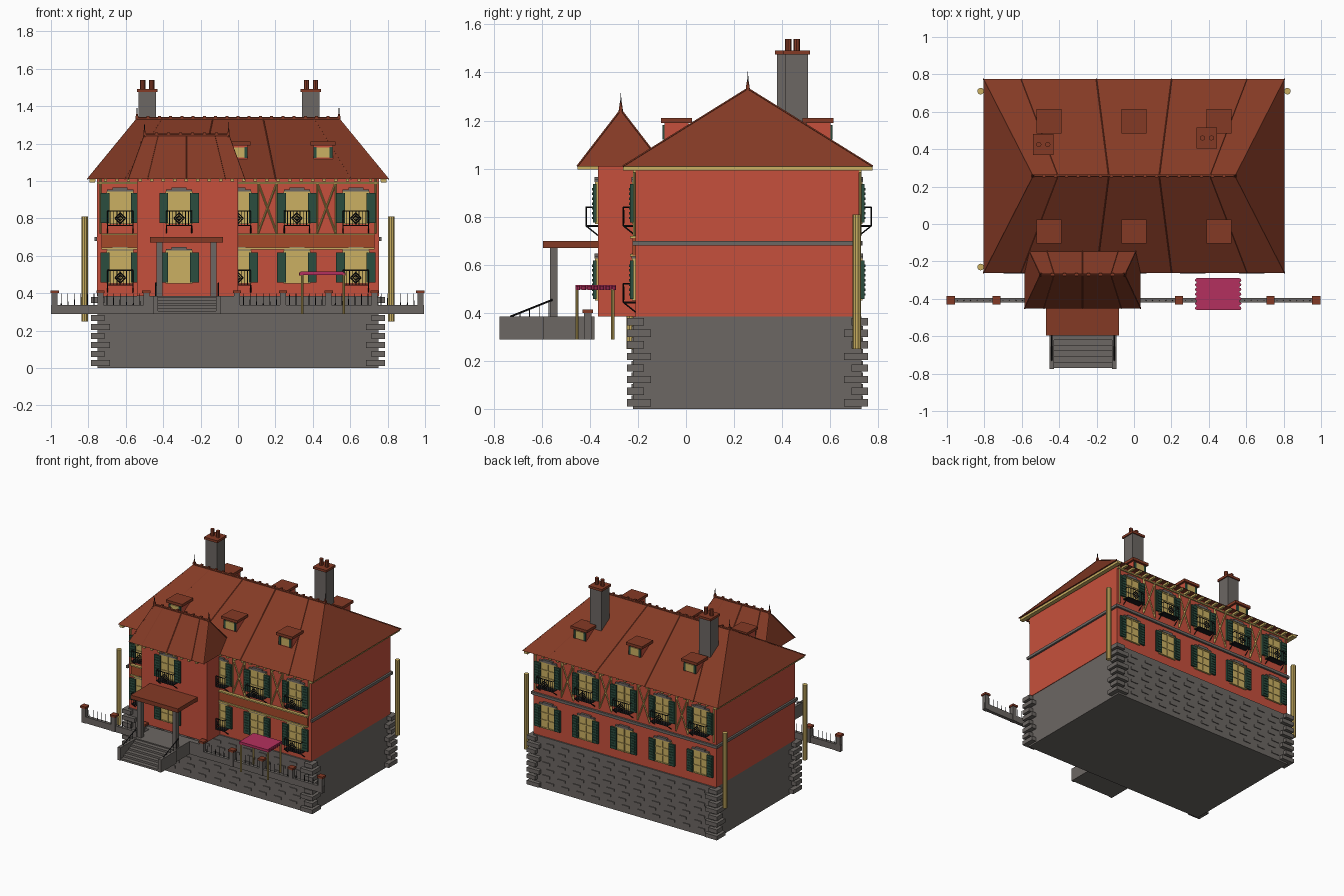
import bpy
import bmesh
from math import pi
from mathutils import Vector, Matrix

cube = bpy.data.objects.get("Cube")
if cube:
    bpy.data.objects.remove(cube)

# Flat colours, written as hex and stored as linear values
HEX = {"red_wall": "C6503C", "roof_brown": "843A25", "band_brown": "A54A2A",
       "stone_grey": "6C6763", "cream_yellow": "CBB062", "shutter_green": "2B4D3E",
       "iron_black": "1B1B1D", "awning_pink": "B4305E"}
mats = {}
for name, code in HEX.items():
    srgb = [int(code[i:i + 2], 16) / 255 for i in (0, 2, 4)]
    colour = [((c + .055) / 1.055) ** 2.4 for c in srgb] + [1]
    mat = bpy.data.materials.new(name)
    mat.use_nodes = True
    mat.diffuse_color = colour
    mat.node_tree.nodes["Principled BSDF"].inputs["Base Color"].default_value = colour
    mats[name] = mat

WALL, ROOF, BAND, STONE, CREAM, GREEN, IRON, PINK = HEX
parts = {}


def part(name, mat):
    return parts.setdefault(name, (bmesh.new(), mat))[0]


def box(bm, xs, ys, zs):
    """Axis-aligned block given by its x, y and z ranges."""
    mid = Vector([sum(r) / 2 for r in (xs, ys, zs)])
    size = [abs(r[1] - r[0]) for r in (xs, ys, zs)]
    bmesh.ops.create_cube(bm, size=1, matrix=Matrix.Translation(mid) @ Matrix.Diagonal(size + [1]))


def around(c, half):
    return (c - half, c + half)


def rod(bm, a, b, r, sides=4, tip=None):
    a, b = Vector(a), Vector(b)
    turn = (b - a).to_track_quat("Z", "Y").to_matrix().to_4x4()
    bmesh.ops.create_cone(bm, cap_ends=True, segments=sides, radius1=r, radius2=r if tip is None else tip,
                          depth=(b - a).length, matrix=Matrix.Translation((a + b) / 2) @ turn)


def path(bm, points, r):
    for a, b in zip(points, points[1:]):
        rod(bm, a, b, r)


# Main levels and faces
BASE, EAVE, FOOT = .385, 1.01, .29
HALF, FRONT, BACK = .754, -.21, .72
TX0, TX1, TFRONT = -.54, 0, -.365
SPACING, STOREY = .315, .318

# Stone base and plastered walls
box(part("stone_base", STONE), (-.75, .75), (FRONT - .01, BACK + .01), (0, BASE))
box(part("main_walls", WALL), (-HALF, HALF), (FRONT, BACK), (BASE, EAVE))
box(part("front_bay_walls", WALL), (TX0, TX1), (TFRONT, FRONT + .1), (BASE, EAVE))

# Corner quoins
COURSE = BASE / 8
for i in range(8):
    reach = .07 if i % 2 else .1
    zs = (i * COURSE + .012, (i + 1) * COURSE - .006)
    for sx in (-1, 1):
        for y, s in ((FRONT - .035, 1), (BACK + .037, -1)):
            box(part("quoins", STONE), (sx * .785, sx * (.785 - reach)), (y, y + s * reach), zs)

# Raised stones in the front and back of the base
for row in range(7):
    for col in range(11):
        x = -.64 + col * .125 + (.03 if row % 2 else 0)
        for y in (FRONT - .01, BACK + .01):
            box(part("raised_stones", STONE), around(x, .03), around(y, .006), around((row + 1) * COURSE, .009))

# String course: grey on sides and back, brown with cream edges on the front
band = part("string_course", STONE)
for s in (-1, 1):
    box(band, (s * HALF, s * (HALF + .014)), (FRONT - .012, BACK + .012), (.68, .7))
box(band, (-HALF, HALF), (BACK, BACK + .014), (.68, .7))
for xs in ((-.73, TX0), (TX1, .73)):
    box(part("front_band", BAND), xs, (FRONT - .012, FRONT), (.64, .712))
    for z in (.64, .715):
        box(part("front_band_trim", CREAM), xs, (FRONT - .022, FRONT), around(z, .005))


# Hipped roofs with seams, ridge tiles and finials
def hip_roof(name, xs, ys, ridge_xs, ridge_y, top, seams):
    bm = part(name, ROOF)
    low = [bm.verts.new((x, y, EAVE)) for x, y in
           ((xs[0], ys[0]), (xs[1], ys[0]), (xs[1], ys[1]), (xs[0], ys[1]))]
    l, r = [bm.verts.new((x, ridge_y, top)) for x in ridge_xs]
    a, b, c, d = low
    for f in ((a, b, r, l), (b, c, r), (c, d, l, r), (d, a, l), (d, c, b, a)):
        bm.faces.new(f)
    trim = part(name + "_seams", ROOF)
    for i in range(seams):
        t = (i + .5) / seams
        xe, xr = [p[0] + (p[1] - p[0]) * t for p in (xs, ridge_xs)]
        for y in ys:
            rod(trim, (xe, y, EAVE), (xr, ridge_y, top), .003)
    for v, e in ((l, a), (l, d), (r, b), (r, c)):
        rod(trim, v.co, e.co, .004)
    rod(trim, l.co, r.co, .008, 6)
    n = int((ridge_xs[1] - ridge_xs[0]) / .06)
    for i in range(n + 1):
        x = ridge_xs[0] + (ridge_xs[1] - ridge_xs[0]) * i / n
        box(trim, around(x, .008), around(ridge_y, .008), (top, top + .014))
    for x in ridge_xs:
        rod(part("finials", ROOF), (x, ridge_y, top - .01), (x, ridge_y, top + .03), .01, 6, .004)
        rod(part("finial_spikes", IRON), (x, ridge_y, top), (x, ridge_y, top + .07), .004, 6, .001)


hip_roof("main_roof", (-.805, .805), (-.262, .776), (-.54, .54), .257, 1.333, 4)
hip_roof("front_bay_roof", (-.585, .035), (-.452, -.09), (-.5, -.05), -.271, 1.245, 3)

# Gutters on the gable sides, rafter ends along front and back
gutter = part("gutters", CREAM)
for s in (-1, 1):
    box(gutter, (s * .765, s * .795), (-.262, .775), (.993, EAVE))
for i in range(26):
    x = -.77 + i * .0616
    box(gutter, around(x, .009), (BACK, .77), (.996, EAVE))
    if TX0 < x < TX1:
        box(gutter, around(x, .009), (-.452, TFRONT), (.996, EAVE))
    else:
        box(gutter, around(x, .009), (-.258, FRONT), (.996, EAVE))

# Downpipes
for x, y in ((.82, .71), (-.82, .71), (-.82, -.23)):
    rod(part("downpipes", CREAM), (x, y, .25), (x, y, .81), .018, 10)


# Window with shutters and lintel; s is the outward direction along y
def window(x, wall, s, z):
    def out(d0, d1):
        return (wall + s * d0, wall + s * d1)
    box(part("window_panes", CREAM), around(x, .072), out(0, .008), (z, z + .175))
    for dx in (-.068, 0, .068):
        box(part("window_bars", CREAM), around(x + dx, .004), out(0, .014), (z, z + .175))
    for dz in (.004, .06, .115, .171):
        box(part("window_bars", CREAM), around(x, .072), out(0, .013), around(z + dz, .004))
    box(part("lintels", STONE), around(x, .07), out(0, .016), (z + .175, z + .185))
    box(part("lintels", STONE), around(x, .04), out(0, .016), (z + .185, z + .195))
    for side in (-1, 1):
        c = x + side * .082
        box(part("shutters", GREEN), around(c, .024), out(.008, .022), (z + .006, z + .166))
        for i in range(7):
            box(part("shutter_slats", GREEN), around(c, .017), out(.02, .026), around(z + .025 + i * .02, .005))


# Iron balcony with pickets, medallion and brackets
def balcony(x, wall, s, z):
    bm = part("balconies", IRON)
    y, low, high, w = wall + s * .05, z - .008, z + .07, .068
    for level in (low, high):
        path(bm, [(x - w, wall, level), (x - w, y, level), (x + w, y, level), (x + w, wall, level)], .0035)
    for i in range(9):
        px = x - w + i * w / 4
        if i != 4:
            rod(bm, (px, y, low), (px, y, high), .002)
    mid = (low + high) / 2
    for r in (.014, .028):
        path(bm, [(x, y, mid + r), (x + r, y, mid), (x, y, mid - r), (x - r, y, mid), (x, y, mid + r)], .0035)
    rod(bm, (x, y, low), (x, y, high), .003)
    for side in (-w, w):
        rod(bm, (x + side, y, low), (x + side, wall, low - .04), .003)
    box(bm, around(x, w), (wall, y), around(low, .002))


UPPER, LOWER = .77, .77 - STOREY
for i in range(-2, 3):
    x = i * SPACING
    wall = TFRONT if i == -1 else FRONT
    for z in (UPPER, LOWER):
        window(x, wall, -1, z)
        window(x, BACK, 1, z)
    balcony(x, wall, -1, UPPER)
    balcony(x, BACK, 1, UPPER)
    if i in (-2, 0, 2):
        balcony(x, wall, -1, LOWER)

# Cream timber framing of the upper storey
timber = part("timber_framing", CREAM)
for y, first in ((FRONT - .004, 0), (BACK + .004, -2)):
    for i in range(first, 2):
        mid = (i + .5) * SPACING
        for s in (-1, 1):
            rod(timber, (mid - s * .05, y, .72), (mid + s * .05, y, EAVE - .02), .005)
            rod(timber, (mid + s * .05, y, .72), (mid + s * .05, y, EAVE - .02), .004)
    for x in (-.735, .735):
        rod(timber, (x, y, .72), (x, y, EAVE), .006)
    box(timber, (-HALF, HALF), around(y, .006), (.985, .995))

# Roof dormers
for x in (-.455, 0, .455):
    for y, s in ((-.09, -1), (.6, 1)):
        box(part("dormer_walls", WALL), around(x, .052), (y, y - s * .1), (1.08, 1.19))
        box(part("dormer_caps", ROOF), around(x, .067), (y + s * .014, y - s * .115), (1.19, 1.21))
        box(part("dormer_panes", CREAM), around(x, .034), (y, y + s * .006), (1.125, 1.18))
        for side in (-1, 1):
            box(part("dormer_shutters", GREEN), around(x + side * .042, .008), (y, y + s * .008), (1.122, 1.182))

# Chimneys with caps and pots
for x, y in ((-.485, .425), (.39, .46)):
    box(part("chimneys", STONE), around(x, .047), around(y, .047), (1.1, 1.475))
    box(part("chimney_caps", ROOF), around(x, .055), around(y, .055), (1.475, 1.492))
    for dx in (-.024, .024):
        rod(part("chimney_pots", ROOF), (x + dx, y, 1.49), (x + dx, y, 1.54), .014, 8)

# Landing, steps and handrails
SX0, SX1, STEP_Y = -.44, -.105, -.59
steps = part("entrance_steps", STONE)
box(steps, (SX0, SX1), (STEP_Y, TFRONT - .015), (FOOT, BASE))
box(steps, (-.48, -.02), (-.42, -.38), (FOOT, BASE))
for i in range(6):
    box(steps, (SX0, SX1), (STEP_Y - .03 * (6 - i), STEP_Y), (FOOT, FOOT + (i + 1) * .0145))
for x in (SX0, SX1):
    box(steps, around(x, .012), (-.775, STEP_Y), (FOOT, BASE))
    rail = part("stair_rails", IRON)
    rod(rail, (x, -.73, BASE), (x, -.555, .455), .004)
    for i in range(1, 5):
        rod(rail, (x, -.73 + i * .04, BASE), (x, -.73 + i * .04, BASE + i * .016), .002)

# Porch canopy on two columns
box(part("porch_canopy", ROOF), (-.47, -.08), (-.595, TFRONT), (.67, .7))
for x in (-.42, -.13):
    box(part("porch_columns", STONE), around(x, .016), around(-.55, .016), (BASE, .67))

# Garden wall with posts and iron pickets
GATE_Y, PITCH = -.408, .245
for start, count in ((-.98, 2), (-.005, 4)):
    end = start + PITCH * count
    box(part("garden_wall", STONE), (start - .02, end + .02), around(GATE_Y, .012), (FOOT, .337))
    for i in range(count + 1):
        x = start + i * PITCH
        box(part("wall_posts", STONE), around(x, .016), around(GATE_Y, .016), (FOOT, .4))
        box(part("post_caps", ROOF), around(x, .022), around(GATE_Y, .022), (.4, .415))
        for k in range(1, 7 if i < count else 1):
            px = x + k * PITCH / 7
            rod(part("wall_pickets", IRON), (px, GATE_Y, .33), (px, GATE_Y, .398), .003, 4, .0015)

# Pink awning on four cream legs
box(part("awning", PINK), (.335, .565), (-.46, -.29), (.497, .516))
for i in range(7):
    for x in (.335, .565):
        rod(part("awning_fringe", PINK), (x, -.45 + i * .025, .495), (x, -.45 + i * .025, .512), .009, 8)
for x in (.343, .565):
    for y in (-.453, -.305):
        rod(part("awning_legs", CREAM), (x, y, FOOT), (x, y, .5), .007, 8)

# Turn every collected part into an object
for name, (bm, mat) in parts.items():
    bmesh.ops.recalc_face_normals(bm, faces=bm.faces)
    mesh = bpy.data.meshes.new(name)
    bm.to_mesh(mesh)
    bm.free()
    mesh.materials.append(mats[mat])
    bpy.context.collection.objects.link(bpy.data.objects.new(name, mesh))
